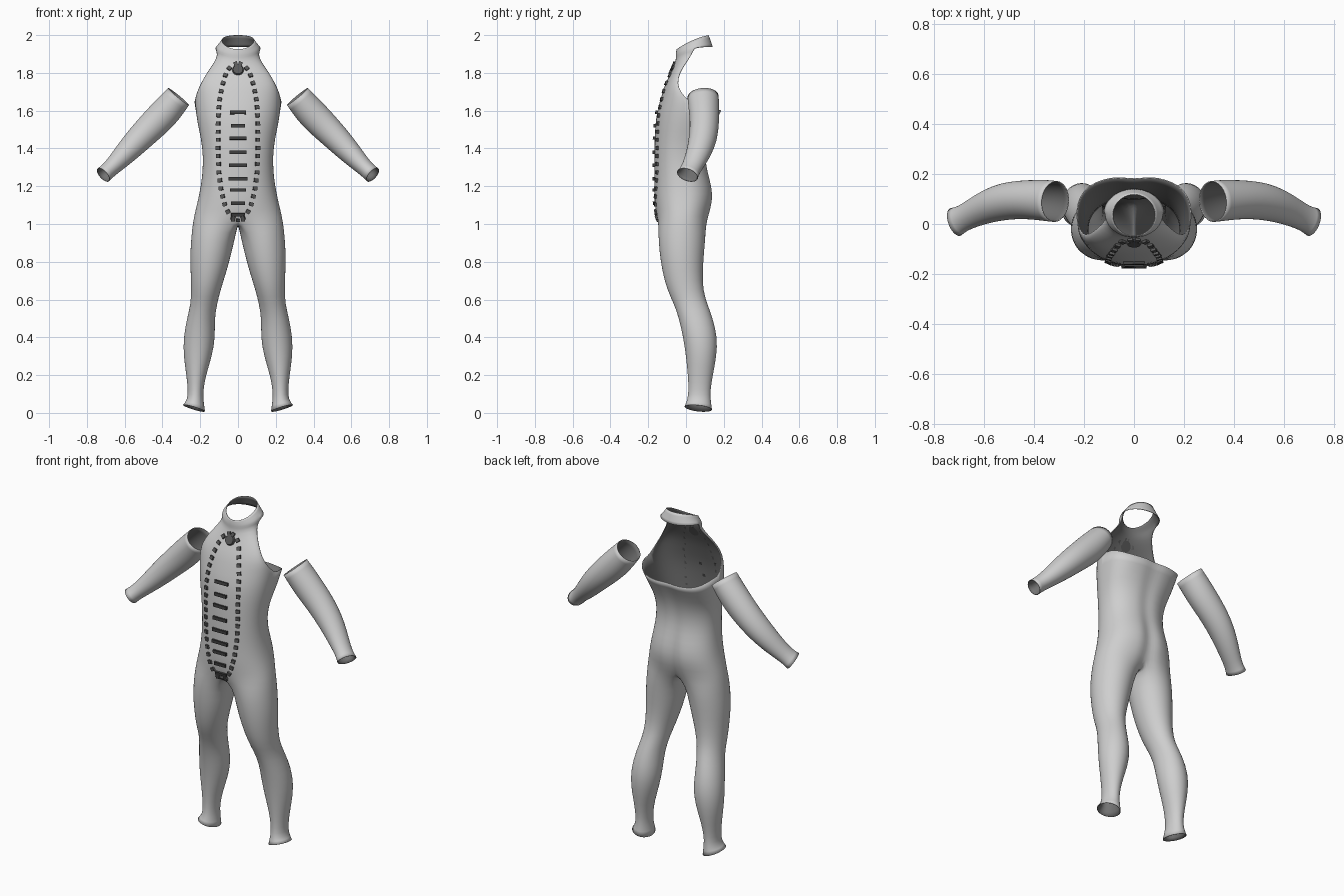
import bpy, bmesh, math
from mathutils import Vector, Matrix
from mathutils.bvhtree import BVHTree

if "Cube" in bpy.data.objects:
    bpy.data.objects.remove(bpy.data.objects["Cube"])


def mat(name, r, g, b):
    m = bpy.data.materials.new(name)
    m.diffuse_color = (r, g, b, 1)
    m.use_nodes = True
    m.node_tree.nodes["Principled BSDF"].inputs["Base Color"].default_value = m.diffuse_color
    return m


FABRIC = mat("light grey fabric", 0.62, 0.62, 0.62)
LINING = mat("dark grey lining", 0.17, 0.17, 0.17)
STUD = mat("stud grey", 0.10, 0.10, 0.10)
BAR = mat("bar charcoal", 0.05, 0.05, 0.05)
N = 48


def power(v, p):
    return math.copysign(abs(v) ** p, v)


def strip(bm, a, b, closed=True):
    n = len(a)
    for i in range(n if closed else n - 1):
        k = (i + 1) % n
        bm.faces.new((a[i], a[k], b[k], b[i]))


def finish(bm, name, mats, shell=True):
    bmesh.ops.recalc_face_normals(bm, faces=bm.faces)
    front = min(bm.faces, key=lambda f: f.calc_center_median().y)
    if shell and front.normal.y > 0:
        bmesh.ops.reverse_faces(bm, faces=bm.faces)
    me = bpy.data.meshes.new(name)
    bm.to_mesh(me)
    bm.free()
    ob = bpy.data.objects.new(name, me)
    bpy.context.collection.objects.link(ob)
    for m in mats:
        me.materials.append(m)
    if shell:
        me.polygons.foreach_set("use_smooth", [True] * len(me.polygons))
        ob.modifiers.new("smooth", 'SUBSURF').levels = 1
        ob.modifiers["smooth"].render_levels = 1
        s = ob.modifiers.new("cloth", 'SOLIDIFY')
        s.thickness, s.offset, s.material_offset = 0.004, -1, 1
    return ob


# ---- suit body: torso, bib, collar and legs in one skin ----
bm = bmesh.new()
# z, half width, front y, back y
TORSO = [(1.04, .234, -.157, .122), (1.12, .213, -.168, .148), (1.2, .197, -.168, .143),
         (1.28, .187, -.168, .117), (1.36, .185, -.168, .105), (1.45, .195, -.166, .118),
         (1.53, .214, -.162, .152), (1.6, .231, -.153, .19)]
rings = []
for z, w, f, b in TORSO:
    c, h = (f + b) / 2, (b - f) / 2
    row = []
    for j in range(N):
        a = 2 * math.pi * j / N
        p = 2 / 2.7 if (z > 1.5 and math.cos(a) < 0) else 2 / 2.25
        x, y = w * power(math.sin(a), p), c - h * power(math.cos(a), p)
        if math.cos(a) < 0:                                  # cleft and spine
            y -= (.02 if z < 1.22 else .01) * math.exp(-(x / .035) ** 2)
        lift = .045 * abs(math.sin(a)) ** 4 if z > 1.55 else 0
        row.append(bm.verts.new((x, y, z + lift)))
    rings.append(row)
for a, b in zip(rings, rings[1:]):
    strip(bm, a, b)

# bib: half width, edge y, front y, edge z, front z
BIB = [(.217, -.03, -.132, 1.70, 1.67), (.196, -.047, -.113, 1.745, 1.735),
       (.165, -.035, -.085, 1.80, 1.79), (.125, 0, -.062, 1.855, 1.84),
       (.106, .03, -.053, 1.897, 1.87)]
HALF = range(-N // 4, N // 4 + 1)
prev = [rings[-1][j % N] for j in HALF]
for w, e, f, ze, zf in BIB:
    row = []
    for j in HALF:
        a = 2 * math.pi * j / N
        row.append(bm.verts.new((w * math.sin(a), e - (e - f) * math.cos(a),
                                 zf + (ze - zf) * math.sin(a) ** 2)))
    strip(bm, prev, row, False)
    prev = row

# collar: half width, front y, back y, front z, back z, side lift
collar = []
for w, f, b, zf, zb, lift in [(.121, -.055, .142, 1.893, 1.937, .016),
                              (.103, -.053, .132, 1.91, 1.968, .012),
                              (.086, -.05, .12, 1.925, 2.0, .01)]:
    row = []
    for j in range(N):
        a = 2 * math.pi * j / N
        row.append(bm.verts.new((w * math.sin(a), (f + b) / 2 - (b - f) / 2 * math.cos(a),
                                 zf + (zb - zf) * (1 - math.cos(a)) / 2
                                 + lift * math.sin(a) ** 2)))
    collar.append(row)
strip(bm, prev, [collar[0][j % N] for j in HALF], False)
strip(bm, collar[0], collar[1])
strip(bm, collar[1], collar[2])

# legs: z, inner x, outer x, front y, back y
LEG = [(.96, .008, .245, -.148, .105), (.85, .033, .254, -.141, .096),
       (.75, .06, .251, -.126, .088), (.65, .092, .248, -.10, .09),
       (.58, .11, .25, -.065, .112), (.5, .124, .27, -.037, .142),
       (.4, .12, .289, -.015, .167), (.3, .137, .289, 0, .162),
       (.2, .17, .273, .01, .142), (.12, .184, .265, .014, .129),
       (.07, .184, .268, .008, .13), (.025, .174, .291, -.008, .138)]
hip, K = rings[0], 7
yf, yb = hip[0].co.y, hip[N // 2].co.y
crotch = []
for i in range(1, K + 1):
    t = math.pi * i / (K + 1)
    crotch.append(bm.verts.new((0, (yf + yb) / 2 + (yb - yf) / 2 * math.cos(t),
                                1.04 - .04 * math.sin(t) ** .6)))
angles = [-40 + 260 * j / (N // 2) for j in range(N // 2 + 1)]
angles += [220 + 100 * i / (K + 1) for i in range(1, K + 1)]
for s in (1, -1):
    prev = [hip[(s * j) % N] for j in range(N // 2 + 1)] + crotch
    for z, xi, xo, f, b in LEG:
        row = []
        for d in angles:
            a = math.radians(d)
            tilt = .017 * math.sin(a) + .008 * math.cos(a) if z < .05 else 0
            row.append(bm.verts.new((s * ((xi + xo) / 2 + (xo - xi) / 2 * math.sin(a)),
                                     (f + b) / 2 - (b - f) / 2 * math.cos(a),
                                     max(z + tilt, .002))))
        strip(bm, prev, row)
        prev = row
body = finish(bm, "suit_body", [FABRIC, LINING])

# ---- detached sleeves: centre, in-plane radius, depth radius ----
SLEEVE = [((.315, .09, 1.675), .072, .083), ((.35, .094, 1.632), .078, .083),
          ((.40, .097, 1.575), .082, .08), ((.46, .097, 1.515), .078, .077),
          ((.52, .09, 1.455), .072, .075), ((.58, .073, 1.392), .064, .068),
          ((.64, .045, 1.328), .051, .058), ((.685, .022, 1.285), .043, .052),
          ((.713, .008, 1.26), .046, .06)]
for s, name in ((1, "left_sleeve"), (-1, "right_sleeve")):
    bm = bmesh.new()
    prev = None
    for i, (c, r, ry) in enumerate(SLEEVE):
        p0 = Vector(SLEEVE[max(i - 1, 0)][0])
        p1 = Vector(SLEEVE[min(i + 1, len(SLEEVE) - 1)][0])
        t = p1 - p0
        u = Vector((-t.z, 0, t.x)).normalized()
        v = u.cross(t).normalized()
        row = []
        for k in range(24):
            a = 2 * math.pi * k / 24
            q = Vector(c) + u * r * math.cos(a) + v * ry * math.sin(a)
            row.append(bm.verts.new((s * q.x, q.y, q.z)))
        if prev:
            strip(bm, prev, row)
        prev = row
    finish(bm, name, [FABRIC, LINING])

# ---- front trim, seated on the body surface ----
bpy.context.view_layer.update()
tree = BVHTree.FromObject(body, bpy.context.evaluated_depsgraph_get())


def seat(x, z, tx, tz):
    """Frame on the skin at x, z with its local z along the direction tx, tz."""
    loc, n, _, _ = tree.ray_cast(Vector((x, -1, z)), Vector((0, 1, 0)))
    if loc is None or loc.y > 0:
        return None
    up = Vector((tx, 0, tz))
    up = (up - n * up.dot(n)).normalized()
    side = up.cross(n)
    m = Matrix((side, n, up)).transposed().to_4x4()
    m.translation = loc + n * .003
    return m


def add_box(bm, m, size):
    if m:
        bmesh.ops.create_cube(bm, size=1, matrix=m @ Matrix.Diagonal((*size, 1)))


# studs spaced evenly along the oval outline
OVAL = [(.012, 1.846), (.035, 1.838), (.062, 1.80), (.083, 1.73), (.098, 1.65), (.104, 1.55),
        (.104, 1.38), (.099, 1.27), (.087, 1.17), (.066, 1.09), (.04, 1.04), (.01, 1.025)]
bm = bmesh.new()
carry = 0
for (x0, z0), (x1, z1) in zip(OVAL, OVAL[1:]):
    L = math.hypot(x1 - x0, z1 - z0)
    d = carry
    while d < L:
        x, z = x0 + (x1 - x0) * d / L, z0 + (z1 - z0) * d / L
        for s in (1, -1):
            add_box(bm, seat(s * x, z, s * (x1 - x0), z1 - z0), (.022, .014, .02))
        d += .043
    carry = d - L
for x in (-.026, 0, .026):
    add_box(bm, seat(x, 1.022, 0, 1), (.02, .014, .014))
finish(bm, "oval_studs", [STUD], False)

# horizontal bars
bm = bmesh.new()
for z, w in [(1.59, .042), (1.52, .038), (1.455, .044), (1.38, .044), (1.31, .048),
             (1.24, .05), (1.18, .042), (1.11, .036), (1.05, .036)]:
    add_box(bm, seat(0, z, 0, 1), (2 * w, .014, .018))
finish(bm, "front_bars", [BAR], False)

# throat disc
bm = bmesh.new()
m = seat(0, 1.815, 0, 1)
if m:
    bmesh.ops.create_cone(bm, cap_ends=True, segments=12, radius1=.033, radius2=.026, depth=.016,
                          matrix=m @ Matrix.Rotation(-math.pi / 2, 4, 'X'))
finish(bm, "throat_disc", [STUD], False)
